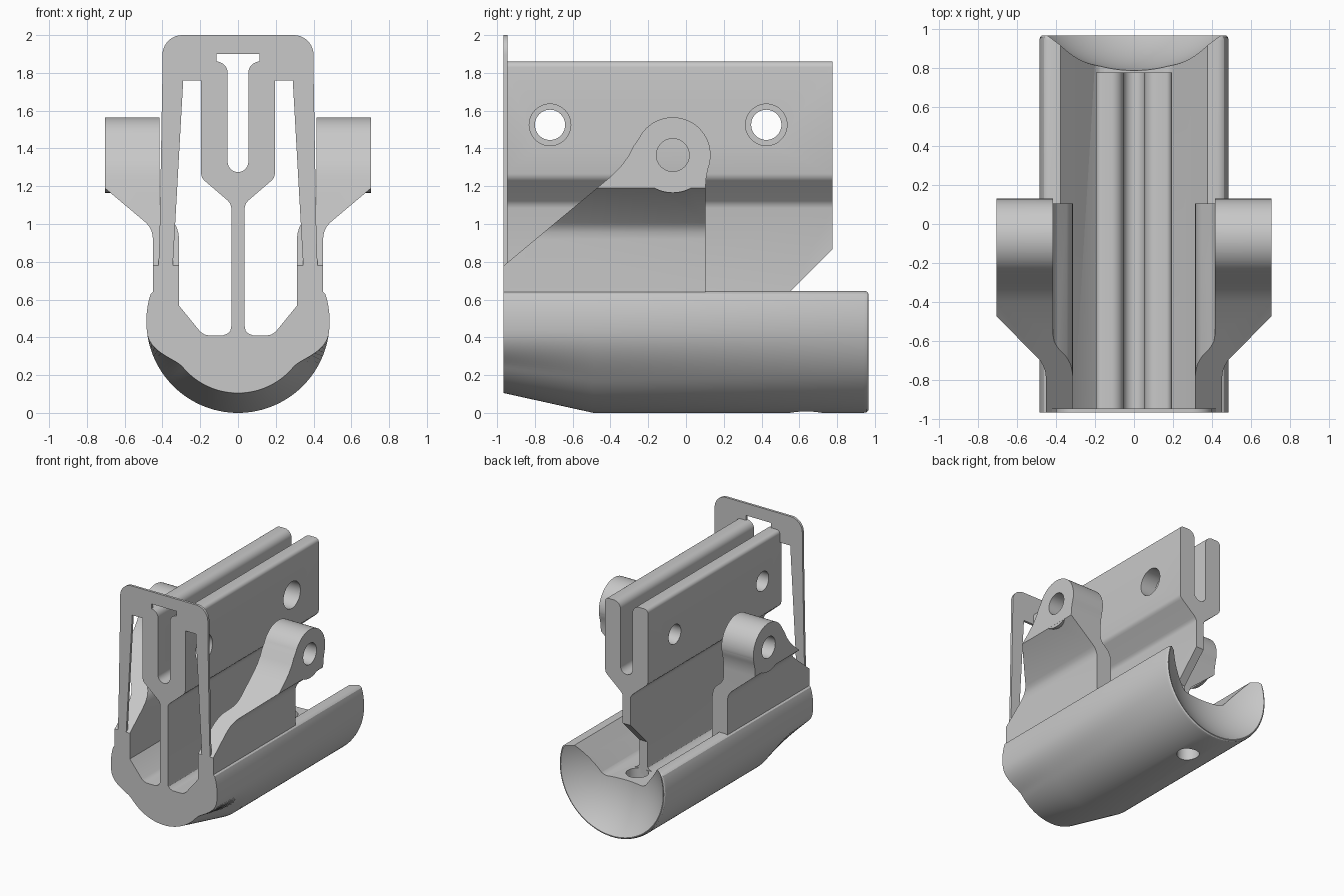
import bpy, bmesh, math
from mathutils import Matrix

cube = bpy.data.objects.get("Cube")
if cube:
    bpy.data.objects.remove(cube, do_unlink=True)

grey = bpy.data.materials.new("plain_grey")
grey.use_nodes = True
grey.diffuse_color = (0.58, 0.58, 0.58, 1)
grey.node_tree.nodes["Principled BSDF"].inputs["Base Color"].default_value = (0.58, 0.58, 0.58, 1)


def finish_mesh(name, bm):
    bmesh.ops.recalc_face_normals(bm, faces=bm.faces)
    mesh = bpy.data.meshes.new(name)
    bm.to_mesh(mesh)
    bm.free()
    mesh.materials.append(grey)
    obj = bpy.data.objects.new(name, mesh)
    bpy.context.collection.objects.link(obj)
    return obj


def prism(name, points, axis, start, end):
    """Extrude a (x, z) outline along y, or a (y, z) outline along x."""
    bm = bmesh.new()
    place = (lambda p, d: (p[0], d, p[1])) if axis == "y" else (lambda p, d: (d, p[0], p[1]))
    face = bm.faces.new([bm.verts.new(place(p, start)) for p in points])
    step = (0, end - start, 0) if axis == "y" else (end - start, 0, 0)
    moved = bmesh.ops.extrude_face_region(bm, geom=[face], use_keep_orig=True)
    verts = [g for g in moved["geom"] if isinstance(g, bmesh.types.BMVert)]
    bmesh.ops.translate(bm, verts=verts, vec=step)
    return finish_mesh(name, bm)


def rod(name, radius, start, end, y, z):
    """Cylinder along x."""
    return prism(name, arc(y, z, radius, 0, 360, 48)[:-1], "x", start, end)


def arc(cx, cy, r, a, b, steps):
    angles = [math.radians(a + (b - a) * i / steps) for i in range(steps + 1)]
    return [(cx + r * math.cos(t), cy + r * math.sin(t)) for t in angles]


def mirrored(half):
    """Close a right-hand outline with its mirror image."""
    return half + [(-x, z) for x, z in reversed(half) if abs(x) > 1e-5]


def apply(obj, mod):
    bpy.context.view_layer.objects.active = obj
    bpy.ops.object.modifier_apply(modifier=mod.name)


def combine(obj, other, operation="DIFFERENCE"):
    mod = obj.modifiers.new("combine", "BOOLEAN")
    mod.operation, mod.solver, mod.object = operation, "EXACT", other
    apply(obj, mod)
    bpy.data.objects.remove(other, do_unlink=True)


def smooth(obj):
    bpy.ops.object.select_all(action="DESELECT")
    obj.select_set(True)
    bpy.context.view_layer.objects.active = obj
    bpy.ops.object.shade_smooth_by_angle(angle=math.radians(28))


FRONT, BACK, AXIS_Z, RADIUS = -0.965, 0.965, 0.485, 0.485

# Cradle: round underside, relieved towards the front
def cradle_ring(relief, scale):
    ring = []
    for i in range(85):
        deg = -105 + 2.5 * i
        t = min(max((abs(deg) - 50) / 32, 0), 1)
        r = RADIUS - relief * (1 - t * t * (3 - 2 * t))
        ring.append((r * math.sin(math.radians(deg)), -r * math.cos(math.radians(deg))))
    rim = [(0.462, 0.145), (0.45, 0.155), (0.43, 0.16)]
    ring += rim + [(-x, z) for x, z in reversed(rim)]
    return [(x * scale, AXIS_Z + z * scale) for x, z in ring]


bm = bmesh.new()
rings = []
for y, relief, scale in [(FRONT, 0.105, 1), (-0.49, 0, 1), (0.94, 0, 1),
                         (0.957, 0, 0.992), (BACK, 0, 0.975)]:
    rings.append([bm.verts.new((x, y, z)) for x, z in cradle_ring(relief, scale)])
for a, b in zip(rings, rings[1:]):
    for i in range(len(a)):
        j = (i + 1) % len(a)
        bm.faces.new((a[i], a[j], b[j], b[i]))
bm.faces.new(rings[0])
bm.faces.new(rings[-1])
cradle = finish_mesh("cradle", bm)

# Flat-bottomed channel along the cradle
channel = mirrored([(0.155, 0.41), (0.178, 0.415), (0.2, 0.43), (0.31, 0.565), (0.385, 0.655), (0.385, 0.8)])
combine(cradle, prism("channel_cutter", channel, "y", -1.2, 1.2))

# Hollow dish at the back end
bm = bmesh.new()
bmesh.ops.create_uvsphere(bm, u_segments=96, v_segments=64, radius=0.69,
                          matrix=Matrix.Translation((0, 1.472, AXIS_Z)) @ Matrix.Rotation(math.pi / 2, 4, "X"))
combine(cradle, finish_mesh("dish_cutter", bm))

# Drain hole under the channel
bm = bmesh.new()
bmesh.ops.create_cone(bm, cap_ends=True, segments=40, radius1=0.085, radius2=0.085, depth=1.2,
                      matrix=Matrix.Translation((0, 0.635, 0.3)))
combine(cradle, finish_mesh("drain_cutter", bm))
smooth(cradle)

# Forked fin: thin web opening into two arms with a slot between
half = [(0.085, 0.37), (0.085, 0.408), (0.055, 0.42), (0.04, 0.435), (0.035, 0.46),
        (0.035, 1.085), (0.04, 1.105), (0.052, 1.122), (0.178, 1.23), (0.19, 1.245), (0.195, 1.265)]
half += arc(0.165, 1.83, 0.03, 0, 90, 6)
half += arc(0.115, 1.80, 0.06, 90, 180, 8)
half += arc(0, 1.33, 0.055, 0, -90, 8)
fin = prism("forked_fin", mirrored(half), "y", FRONT, 0.775)
combine(fin, prism("fin_cutter", [(0.555, 0.2), (0.555, 0.645), (0.9, 0.99), (0.9, 0.2)], "x", -0.5, 0.5))
for y in (-0.72, 0.425):
    combine(fin, rod("wide_hole_cutter", 0.11, 0, 0.4, y, 1.525))
    combine(fin, rod("narrow_hole_cutter", 0.08, -0.4, 0, y, 1.525))
smooth(fin)

# Thin front frame around the fin
outline = mirrored([(0.425, 0.66), (0.415, 0.95), (0.4, 1.8)] + arc(0.295, 1.895, 0.105, 0, 90, 10))
frame = prism("front_frame", outline, "y", FRONT, -0.945)
window = mirrored([(0.35, 0.6), (0.345, 0.78), (0.29, 1.76)])
combine(frame, prism("window_cutter", window, "y", -1.1, -0.8))
combine(frame, prism("notch_cutter", mirrored([(0.115, 1.7), (0.115, 1.9)]), "y", -1.1, -0.8))
smooth(frame)

# Side walls flaring out into pivot ears
section = [(0.4, 0.55), (0.45, 0.6), (0.45, 0.92), (0.455, 0.955), (0.467, 0.982), (0.485, 1.005),
           (0.705, 1.19), (0.705, 1.7), (0.415, 1.7), (0.415, 1.11), (0.408, 1.08), (0.39, 1.055),
           (0.345, 1.015), (0.325, 0.985), (0.315, 0.95), (0.312, 0.92), (0.312, 0.565)]
walls = prism("side_walls", section, "y", FRONT, 0.4)
side = [(-1.1, 0.4), (-1.1, 0.667), (-0.4, 1.25), (-0.345, 1.305), (-0.305, 1.36), (-0.28, 1.41)]
side += arc(-0.07, 1.365, 0.2, 155, -5, 32)
side += [(0.112, 1.27), (0.105, 1.23), (0.104, 1.19), (0.104, 0.4)]
combine(walls, prism("side_shape", side, "x", 0.1, 1), "INTERSECT")
combine(walls, rod("pivot_boss", 0.2, 0.416, 0.7045, -0.07, 1.365), "UNION")
combine(walls, rod("pivot_hole_cutter", 0.087, 0.2, 1, -0.07, 1.365))
mirror = walls.modifiers.new("mirror", "MIRROR")
mirror.use_mirror_merge = False
apply(walls, mirror)
smooth(walls)
